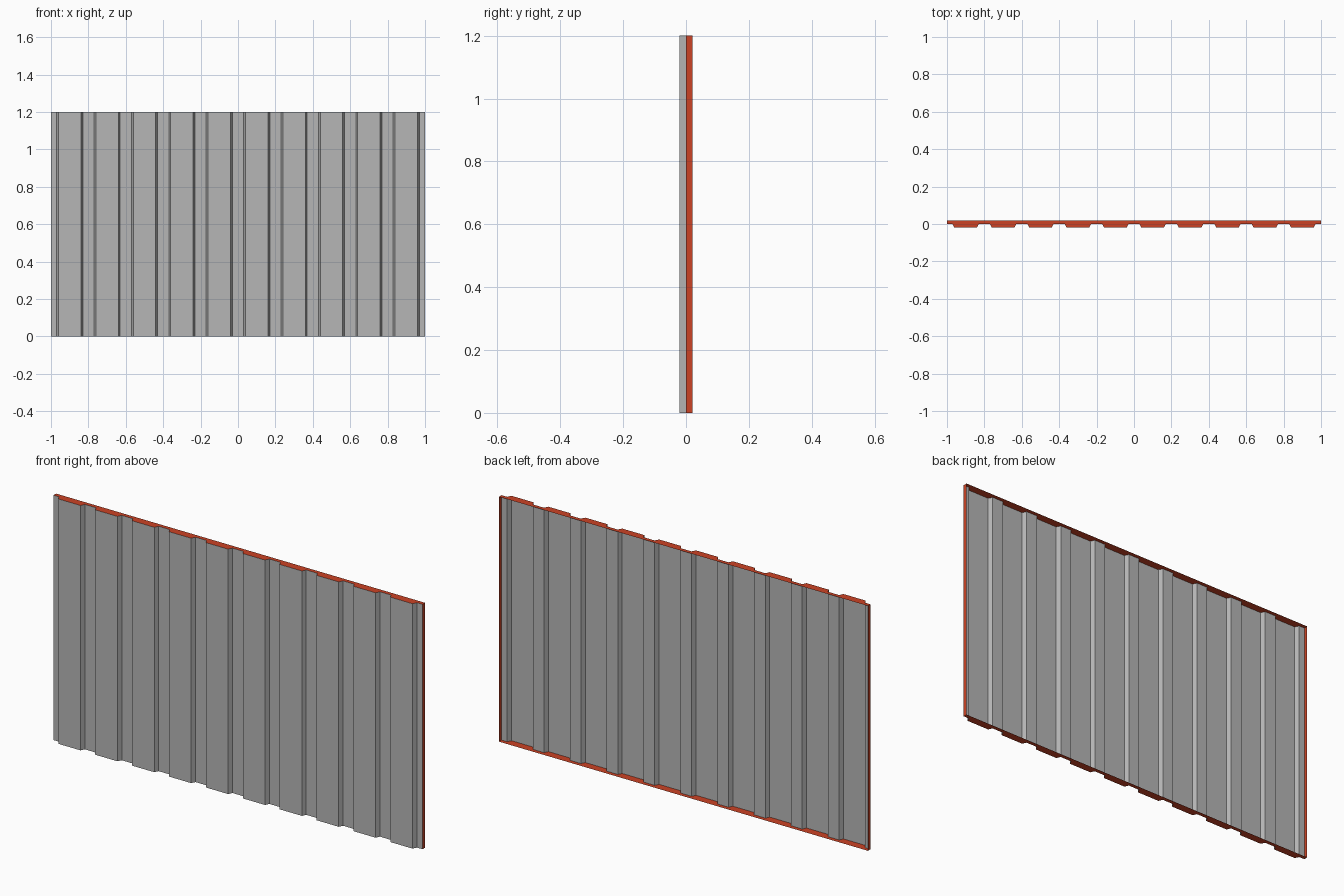
import bpy
import bmesh

if "Cube" in bpy.data.objects:
    bpy.data.objects.remove(bpy.data.objects["Cube"], do_unlink=True)

HEIGHT = 1.2
HALF = 1.0
FRONT, VALLEY, BACK = -0.02, 0.0, 0.02
RIBS, PITCH = 10, 0.2
BASE, CREST = 0.07, 0.06  # half widths of a rib


def make_material(name, color):
    mat = bpy.data.materials.new(name)
    mat.use_nodes = True
    rgba = (*color, 1.0)
    mat.diffuse_color = rgba
    mat.node_tree.nodes["Principled BSDF"].inputs["Base Color"].default_value = rgba
    return mat


def make_object(name, faces, mat):
    bm = bmesh.new()
    for face in faces:
        bm.faces.new([bm.verts.new(p) for p in face])
    bmesh.ops.remove_doubles(bm, verts=bm.verts, dist=0.0001)
    mesh = bpy.data.meshes.new(name)
    bm.to_mesh(mesh)
    bm.free()
    mesh.materials.append(mat)
    obj = bpy.data.objects.new(name, mesh)
    bpy.context.collection.objects.link(obj)
    return obj


grey = make_material("sheet grey", (0.47, 0.47, 0.47))
red = make_material("edge red", (0.6, 0.055, 0.018))

# Trapezoid rib profile, running from left edge to right edge
profile = [(-HALF, VALLEY)]
for i in range(RIBS):
    c = (i - (RIBS - 1) / 2) * PITCH
    profile += [(c - BASE, VALLEY), (c - CREST, FRONT),
                (c + CREST, FRONT), (c + BASE, VALLEY)]
profile.append((HALF, VALLEY))

# Corrugated sheet
sheet = [[(*a, 0), (*b, 0), (*b, HEIGHT), (*a, HEIGHT)]
         for a, b in zip(profile, profile[1:])]
make_object("corrugated_sheet", sheet, grey)

# Top and bottom edges follow the ribs and fold to the back
outline = profile + [(HALF, BACK), (-HALF, BACK)]
make_object("top_edge", [[(x, y, HEIGHT) for x, y in outline]], red)
make_object("bottom_edge", [[(x, y, 0) for x, y in reversed(outline)]], red)

# Side flanges
for name, x in (("left_flange", HALF), ("right_flange", -HALF)):
    face = [(x, VALLEY, 0), (x, BACK, 0), (x, BACK, HEIGHT), (x, VALLEY, HEIGHT)]
    make_object(name, [face if x > 0 else face[::-1]], red)
